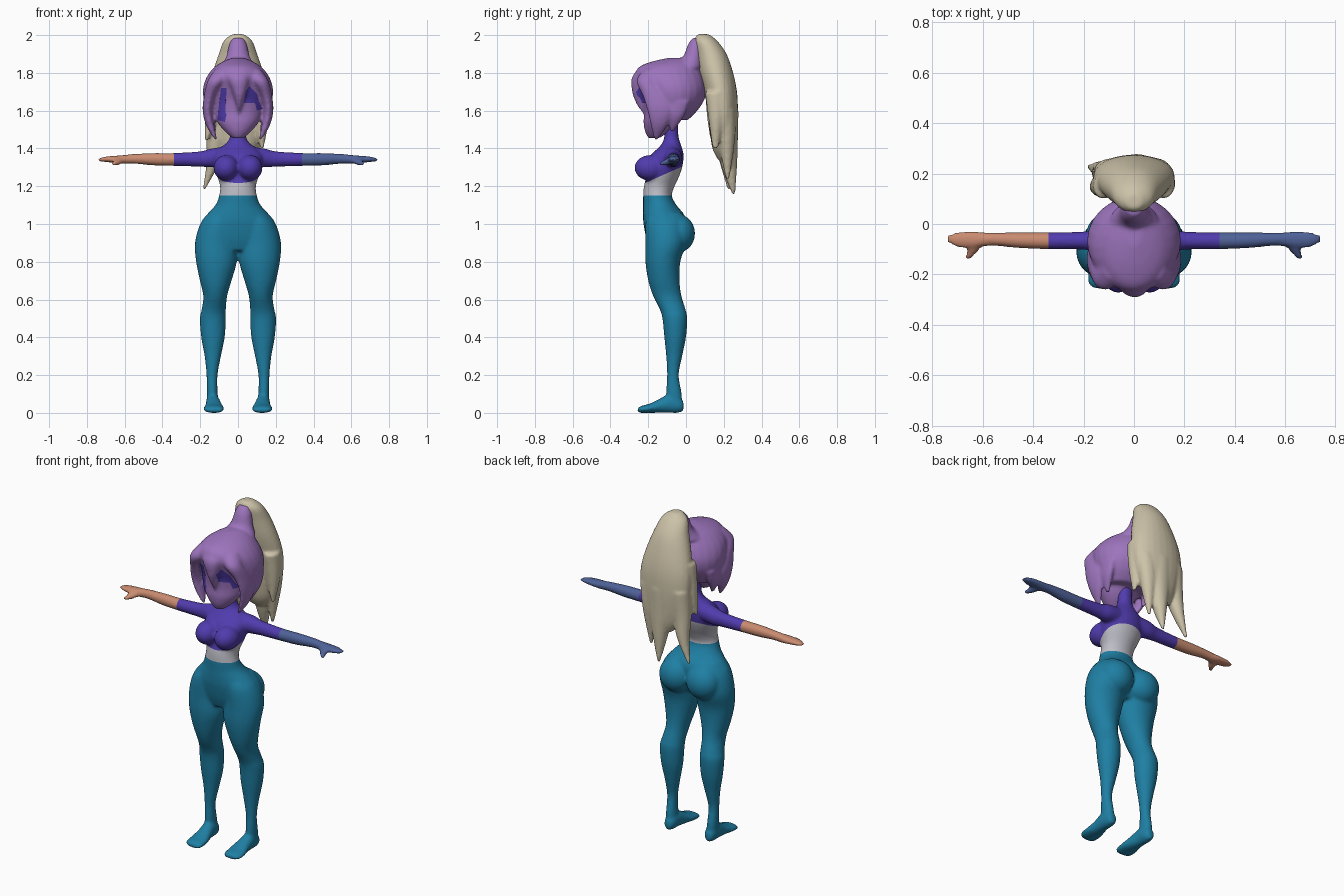
import bpy
import bmesh
from math import cos, sin, pi
from mathutils import Vector, Matrix
from mathutils.bvhtree import BVHTree

default_cube = bpy.data.objects.get("Cube")
if default_cube:
    bpy.data.objects.remove(default_cube, do_unlink=True)


def make_material(name, red, green, blue):
    """Flat material from display values, stored as linear."""
    linear = [(c / 255) ** 2.2 for c in (red, green, blue)] + [1.0]
    mat = bpy.data.materials.new(name)
    mat.use_nodes = True
    mat.diffuse_color = linear
    mat.node_tree.nodes["Principled BSDF"].inputs["Base Color"].default_value = linear
    return mat


teal = make_material("teal leggings", 36, 126, 162)
grey = make_material("pale grey midriff", 188, 188, 198)
violet = make_material("violet top", 82, 62, 172)
tan = make_material("tan arm", 200, 138, 112)
slate = make_material("slate blue arm", 80, 98, 150)
purple = make_material("purple head", 156, 116, 188)
beige = make_material("beige hair", 203, 193, 167)


def spline(rows, steps=4):
    """Smooth interpolation through rows of numbers."""
    rows = [Vector(r) for r in rows]
    padded = [rows[0]] + rows + [rows[-1]]
    result = []
    for i in range(len(rows) - 1):
        a, b, c, d = padded[i:i + 4]
        for s in range(steps):
            t = s / steps
            result.append(b + (c - a) * (t / 2)
                          + (a * 2 - b * 5 + c * 4 - d) * (t * t / 2)
                          + (b * 3 - a - c * 3 + d) * (t ** 3 / 2))
    return result + [rows[-1]]


def loft(bm, axis, rows, side=1, sides=24):
    """Elliptic rings along an axis. Row: position, then low and high extents
    on the other two axes; a four-number row gives a centred half width."""
    rows = [r if len(r) == 5 else (r[0], -r[1], r[1], r[2], r[3]) for r in rows]
    rings = []
    for t, u0, u1, v0, v1 in spline(rows):
        ring = []
        for k in range(sides):
            angle = 2 * pi * k / sides
            u = (u0 + u1) / 2 + (u1 - u0) / 2 * cos(angle)
            v = (v0 + v1) / 2 + (v1 - v0) / 2 * sin(angle)
            x, y, z = {"x": (t, u, v), "y": (u, t, v), "z": (u, v, t)}[axis]
            ring.append(bm.verts.new((x * side, y, z)))
        rings.append(ring)
    for a, b in zip(rings, rings[1:]):
        for k in range(sides):
            j = (k + 1) % sides
            bm.faces.new((a[k], a[j], b[j], b[k]))
    bm.faces.new(rings[0])
    bm.faces.new(rings[-1])


def ball(bm, centre, radii, side=1):
    x, y, z = centre
    matrix = Matrix.Translation((x * side, y, z)) @ Matrix.Diagonal((*radii, 1))
    bmesh.ops.create_uvsphere(bm, u_segments=24, v_segments=16, radius=1, matrix=matrix)


def add_object(name, bm, materials):
    mesh = bpy.data.meshes.new(name)
    bm.to_mesh(mesh)
    bm.free()
    for mat in materials:
        mesh.materials.append(mat)
    obj = bpy.data.objects.new(name, mesh)
    bpy.context.scene.collection.objects.link(obj)
    return obj


def fuse(name, bm, materials, voxel=0.009, smoothing=5):
    """Blend overlapping volumes into one smooth skin."""
    bmesh.ops.recalc_face_normals(bm, faces=bm.faces)
    obj = add_object(name, bm, materials)
    remesh = obj.modifiers.new("blend", "REMESH")
    remesh.mode = "VOXEL"
    remesh.voxel_size = voxel
    relax = obj.modifiers.new("relax", "SMOOTH")
    relax.factor = 0.5
    relax.iterations = smoothing
    graph = bpy.context.evaluated_depsgraph_get()
    mesh = bpy.data.meshes.new_from_object(obj.evaluated_get(graph))
    obj.modifiers.clear()
    obj.data = mesh
    mesh.materials.clear()
    for mat in materials:
        mesh.materials.append(mat)
    for poly in mesh.polygons:
        poly.use_smooth = True
        poly.material_index = 0
    return obj


# Body: torso and neck
bm = bmesh.new()
loft(bm, "z", [(.86, .12, -.19, -.05), (.92, .2, -.21, -.02), (1, .2, -.225, 0),
               (1.05, .165, -.228, -.01), (1.1, .12, -.227, -.05), (1.15, .1, -.227, -.075),
               (1.2, .095, -.223, -.06), (1.25, .11, -.21, -.037), (1.3, .125, -.2, -.02),
               (1.36, .13, -.19, -.012), (1.4, .1, -.15, -.02), (1.43, .06, -.125, -.03),
               (1.47, .042, -.115, -.04), (1.56, .042, -.115, -.04)])
for side in (1, -1):
    # Legs, feet and hips
    loft(bm, "z", [(.03, .1, .165, -.09, -.02), (.1, .107, .166, -.105, -.022),
                   (.2, .108, .167, -.1, -.038), (.3, .09, .177, -.105, -.02),
                   (.4, .07, .195, -.115, 0), (.5, .064, .202, -.125, .007),
                   (.55, .064, .192, -.14, -.003), (.62, .057, .184, -.175, -.024),
                   (.7, .034, .202, -.2, -.034), (.8, .006, .222, -.215, -.03),
                   (.9, .002, .228, -.215, 0), (1, .005, .2, -.215, 0),
                   (1.06, .02, .15, -.2, -.02)], side)
    loft(bm, "y", [(-.257, .09, .15, .006, .022), (-.24, .075, .18, 0, .036),
                   (-.19, .073, .182, 0, .05), (-.14, .085, .172, 0, .075),
                   (-.09, .095, .17, 0, .1), (-.04, .1, .166, 0, .09),
                   (-.013, .115, .155, .01, .06)], side)
    ball(bm, (.09, -.04, .95), (.1, .088, .1), side)
    # Bust, arms and thumbs
    ball(bm, (.063, -.19, 1.297), (.067, .083, .068), side)
    loft(bm, "x", [(.06, -.13, -.025, 1.31, 1.41), (.14, -.115, -.02, 1.3, 1.4),
                   (.2, -.102, -.03, 1.303, 1.385), (.34, -.1, -.033, 1.307, 1.376),
                   (.45, -.096, -.033, 1.31, 1.376), (.55, -.087, -.034, 1.319, 1.371),
                   (.6, -.09, -.033, 1.318, 1.366), (.64, -.097, -.028, 1.322, 1.362),
                   (.7, -.092, -.032, 1.328, 1.357), (.74, -.074, -.045, 1.333, 1.347)], side)
    loft(bm, "y", [(-.14, .65, .67, 1.308, 1.325), (-.1, .612, .662, 1.312, 1.347),
                   (-.07, .59, .65, 1.325, 1.352)], side)
body = fuse("body", bm, [teal, grey, violet, tan, slate])

# Cut clean clothing borders, then colour each region
WAIST, CUFF = 1.15, .34
HEM_POINT, HEM_NORMAL = Vector((0, 0, 1.313)), Vector((0, -.44, 1))
bm = bmesh.new()
bm.from_mesh(body.data)
for point, normal in (((0, 0, WAIST), (0, 0, 1)), (HEM_POINT, HEM_NORMAL),
                      ((CUFF, 0, 0), (1, 0, 0)), ((-CUFF, 0, 0), (1, 0, 0))):
    bmesh.ops.bisect_plane(bm, geom=bm.verts[:] + bm.edges[:] + bm.faces[:],
                           plane_co=point, plane_no=normal)
for face in bm.faces:
    c = face.calc_center_median()
    if c.z < WAIST:
        face.material_index = 0
    elif abs(c.x) > CUFF:
        face.material_index = 4 if c.x > 0 else 3
    elif abs(c.x) > .14 or (c - HEM_POINT).dot(HEM_NORMAL) > 0:
        face.material_index = 2
    else:
        face.material_index = 1
bm.to_mesh(body.data)
bm.free()

# Head: hair cap, face, centre fringe and hair root
bm = bmesh.new()
loft(bm, "z", [(1.55, .12, -.16, .01), (1.6, .16, -.2, .06), (1.66, .182, -.228, .098),
               (1.72, .185, -.25, .108), (1.78, .165, -.272, .095), (1.83, .125, -.25, .07),
               (1.86, .08, -.18, .045), (1.88, .03, -.09, .03)])
loft(bm, "z", [(1.455, .03, -.2, -.14), (1.49, .07, -.217, -.09), (1.54, .11, -.225, -.05),
               (1.6, .13, -.222, -.03), (1.7, .15, -.235, 0)])
loft(bm, "z", [(1.84, .05, -.22, -.15), (1.78, .06, -.285, -.2), (1.7, -.03, .045, -.285, -.2),
               (1.64, -.012, .025, -.265, -.2), (1.59, 0, .008, -.235, -.21)])
loft(bm, "z", [(1.83, .1, -.09, .09), (1.88, .065, -.02, .09), (1.95, .047, .01, .1),
               (1.985, .03, .035, .1)])
for side in (1, -1):
    # Side fringe and the lock behind it
    loft(bm, "z", [(1.82, .05, .12, -.22, -.12), (1.76, .065, .16, -.262, -.15),
                   (1.68, .115, .18, -.23, -.1), (1.6, .135, .187, -.205, -.07),
                   (1.52, .125, .168, -.187, -.1), (1.445, .11, .122, -.17, -.15)], side)
    loft(bm, "z", [(1.65, .13, .18, -.1, .02), (1.57, .125, .172, -.1, -.01),
                   (1.49, .115, .132, -.085, -.065)], side)
head = fuse("head", bm, [purple], smoothing=4)

# Eyes: thin plates laid on the face
bm = bmesh.new()
bm.from_mesh(head.data)
surface = BVHTree.FromBMesh(bm)
bm.free()
eyes = {
    "left_eye": [(.03, 1.64), (.04, 1.7), (.06, 1.73), (.1, 1.69), (.11, 1.65),
                 (.13, 1.61), (.1, 1.6), (.09, 1.64)],
    "right_eye": [(-.06, 1.72), (-.09, 1.72), (-.1, 1.64), (-.11, 1.55), (-.07, 1.54),
                  (-.06, 1.58), (-.085, 1.62), (-.065, 1.67)],
}
for name, outline in eyes.items():
    bm = bmesh.new()
    bm.faces.new([bm.verts.new((x, -1, z)) for x, z in outline])
    bmesh.ops.triangulate(bm, faces=bm.faces[:])
    bmesh.ops.subdivide_edges(bm, edges=bm.edges[:], cuts=7, use_grid_fill=True)
    for v in bm.verts:
        hit = surface.ray_cast(v.co, Vector((0, 1, 0)))[0]
        v.co.y = hit.y - .004 if hit else -.22
    bm.normal_update()
    if sum(f.normal.y for f in bm.faces) > 0:
        bmesh.ops.reverse_faces(bm, faces=bm.faces[:])
    add_object(name, bm, [violet])

# Ponytail: main mass, then pointed locks
bm = bmesh.new()
loft(bm, "z", [(2.005, .03, .06, .12), (1.97, .075, .045, .165), (1.9, .102, .055, .215),
               (1.8, .135, .07, .25), (1.7, .157, .095, .27), (1.6, .16, .115, .275),
               (1.5, .14, .125, .272), (1.4, .1, .14, .265), (1.34, .06, .17, .25)])
locks = [
    [(1.6, -.07, .09, .15, .278), (1.45, -.06, .08, .16, .275),
     (1.3, -.03, .05, .19, .27), (1.155, -.002, .012, .245, .26)],
    [(1.6, -.16, -.03, .14, .26), (1.45, -.167, -.06, .15, .25),
     (1.32, -.167, -.1, .18, .25), (1.18, -.188, -.174, .22, .235)],
    [(1.75, -.16, -.08, .1, .2), (1.58, -.175, -.1, .11, .19), (1.44, -.175, -.16, .13, .15)],
    [(1.7, .07, .162, .1, .22), (1.55, .08, .162, .12, .2), (1.4, .12, .135, .14, .17)],
    [(1.6, .02, .15, .16, .26), (1.45, .03, .13, .17, .26), (1.24, .07, .085, .21, .23)],
]
for rows in locks:
    loft(bm, "z", rows)
fuse("ponytail", bm, [beige], smoothing=3)
